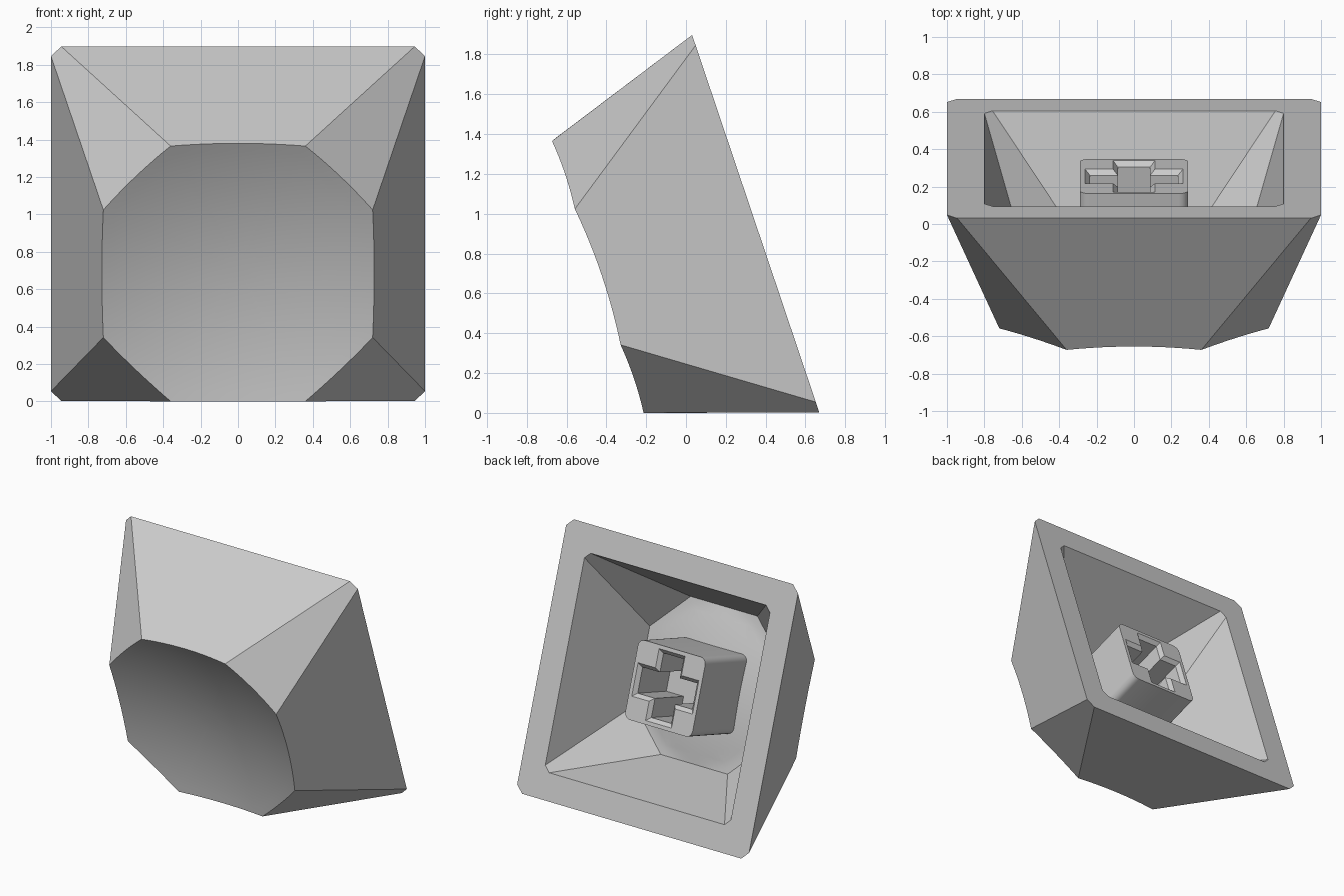
import bpy, bmesh, math
from mathutils import Matrix, Vector

if "Cube" in bpy.data.objects:
    bpy.data.objects.remove(bpy.data.objects["Cube"])

HEIGHT, DISH_R, SEG = 0.837, 2.7, 12
TILT = math.atan2(0.64, 1.9)

# local cap frame: x across, y up the open side, z towards the dished face
FRAME = Matrix.Translation((0, 0.35, 0.95)) @ Matrix((
    (1, 0, 0, 0),
    (0, -math.sin(TILT), -math.cos(TILT), 0),
    (0, math.cos(TILT), -math.sin(TILT), 0),
    (0, 0, 0, 1)))

grey = bpy.data.materials.new("light grey plastic")
grey.diffuse_color = (0.6, 0.6, 0.6, 1)
grey.use_nodes = True
grey.node_tree.nodes["Principled BSDF"].inputs["Base Color"].default_value = grey.diffuse_color


def octagon(long, short):
    """Chamfered square outline, counter-clockwise."""
    return [Vector(p) for p in (
        (long, -short), (long, short), (short, long), (-short, long),
        (-long, short), (-long, -short), (-short, -long), (short, -long))]


def loop(bm, pts, z):
    return [bm.verts.new((p[0], p[1], z)) for p in pts]


def bridge(bm, a, b):
    n = len(a)
    for i in range(n):
        bm.faces.new((a[i], a[(i + 1) % n], b[(i + 1) % n], b[i]))


def finish(bm, name):
    bmesh.ops.recalc_face_normals(bm, faces=bm.faces)
    mesh = bpy.data.meshes.new(name)
    bm.to_mesh(mesh)
    bm.free()
    mesh.transform(FRAME)
    mesh.materials.append(grey)
    obj = bpy.data.objects.new(name, mesh)
    bpy.context.collection.objects.link(obj)
    bpy.ops.object.select_all(action='DESELECT')
    obj.select_set(True)
    bpy.context.view_layer.objects.active = obj
    bpy.ops.object.shade_smooth_by_angle(angle=math.radians(20))
    return obj


def taper(bm, scale, dish_radius):
    """Eight tapered walls closed by a spherical dish; returns the open loop."""
    base = octagon(scale, 0.945 * scale)
    top = octagon(0.72 * scale, 0.36 * scale)
    h = HEIGHT * scale

    def drop(p):
        return max(0, (dish_radius ** 2 - p.length_squared) / (2 * DISH_R))

    open_loop = loop(bm, base, 0)
    rim = []
    for i in range(8):
        a, b = top[i], top[(i + 1) % 8]
        normal = Vector((b.y - a.y, a.x - b.x)).normalized()
        slope = (base[i] - a).dot(normal) / h
        for k in range(SEG):
            p = a.lerp(b, k / SEG)
            rim.append(p + normal * slope * drop(p))
    # concentric rings of the dish
    steps = [1, 0.93, 0.86, 0.75, 0.62, 0.48, 0.34, 0.2, 0.08]
    rings = [[bm.verts.new((p.x * s, p.y * s, h - drop(p * s))) for p in rim]
             for s in steps]
    for a, b in zip(rings, rings[1:]):
        bridge(bm, a, b)
    bm.faces.new(rings[-1])
    # flat walls that follow the curved rim
    n = len(rim)
    for i in range(8):
        edge = [rings[0][(i * SEG + k) % n] for k in range(SEG, -1, -1)]
        bm.faces.new([open_loop[i], open_loop[(i + 1) % 8]] + edge)
    return open_loop


# shell: outer skin, flat open rim and hollow inside
bm = bmesh.new()
outer = taper(bm, 1.0, 0.805)
inner = taper(bm, 0.8, 0.57)
bridge(bm, outer, inner)
finish(bm, "cap_shell")


def rounded_square(half, r, n=5):
    pts = []
    for q, (sx, sy) in enumerate(((1, 1), (-1, 1), (-1, -1), (1, -1))):
        for k in range(n + 1):
            a = math.pi / 2 * (q + k / n)
            pts.append((sx * (half - r) + r * math.cos(a),
                        sy * (half - r) + r * math.sin(a)))
    return pts


def cross(reach, wx, wy):
    return [(reach, -wy), (reach, wy), (wx, wy), (wx, reach),
            (-wx, reach), (-wx, wy), (-reach, wy), (-reach, -wy),
            (-wx, -wy), (-wx, -reach), (wx, -reach), (wx, -wy)]


# stem: rounded square post with a chamfered cross socket
bm = bmesh.new()
root = loop(bm, rounded_square(0.29, 0.05), 0.67)
tip = loop(bm, rounded_square(0.29, 0.05), 0.10)
mouth = loop(bm, cross(0.262, 0.112, 0.122), 0.10)
throat = loop(bm, cross(0.235, 0.086, 0.095), 0.128)
floor = loop(bm, cross(0.235, 0.086, 0.095), 0.50)
bridge(bm, root, tip)
bridge(bm, mouth, throat)
bridge(bm, throat, floor)
bm.faces.new(root)
bm.faces.new(floor)
ring = [bm.edges.get((l[i - 1], l[i])) for l in (tip, mouth) for i in range(len(l))]
bmesh.ops.triangle_fill(bm, use_beauty=True, edges=ring, normal=(0, 0, -1))
finish(bm, "stem")
